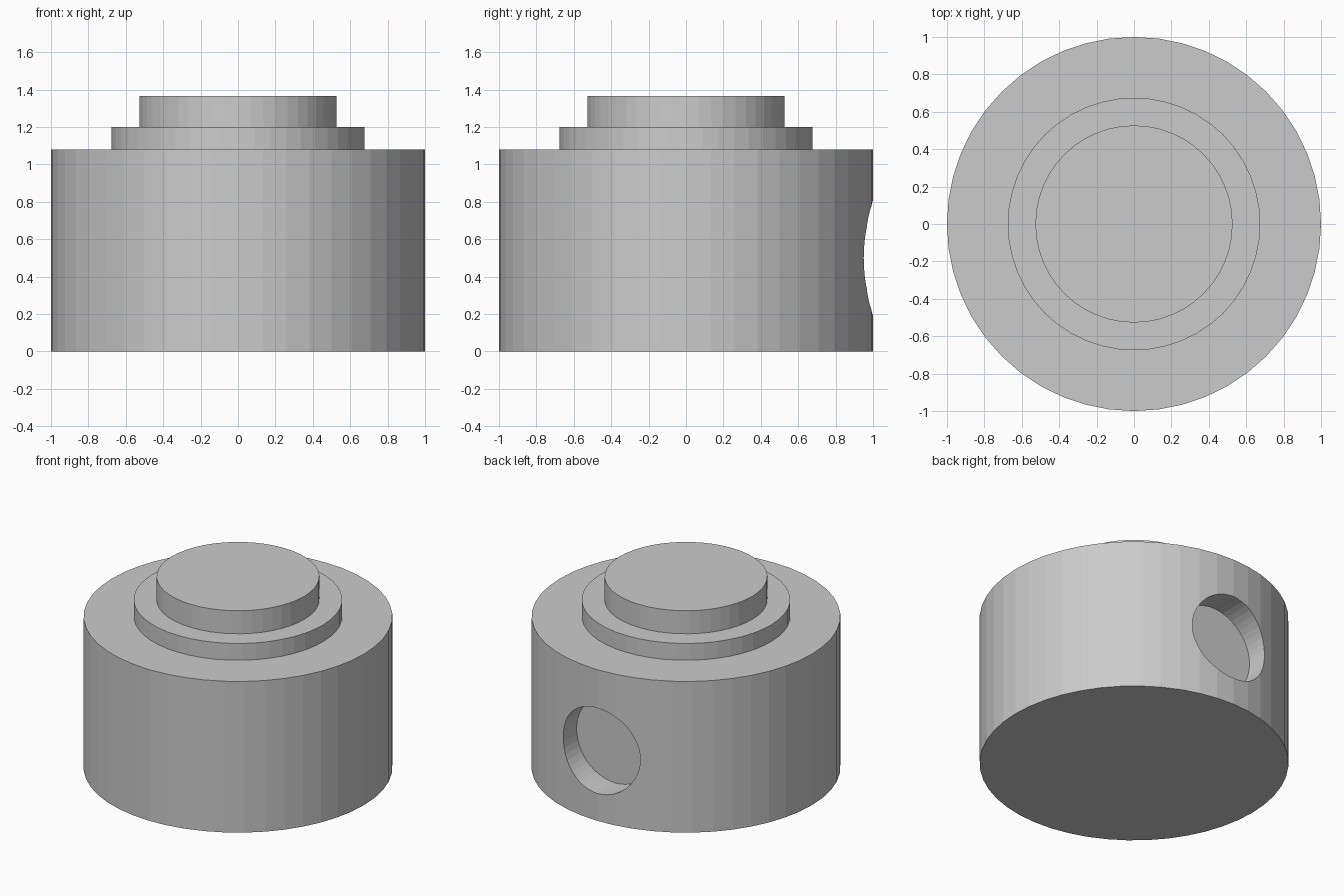
import bpy
import math

SIDES = 48

cube = bpy.data.objects.get("Cube")
if cube:
    bpy.data.objects.remove(cube, do_unlink=True)

# One plain grey for the whole model
grey = bpy.data.materials.new("plain_grey")
grey.use_nodes = True
colour = (0.6, 0.6, 0.6, 1.0)
grey.diffuse_color = colour
grey.node_tree.nodes["Principled BSDF"].inputs["Base Color"].default_value = colour


def cylinder(name, radius, depth, location, rotation=(0, 0, 0)):
    bpy.ops.mesh.primitive_cylinder_add(
        vertices=SIDES, radius=radius, depth=depth,
        location=location, rotation=rotation)
    obj = bpy.context.object
    obj.name = name
    obj.data.materials.append(grey)
    return obj


# Stacked round steps, from the floor up: name, radius, bottom, top
steps = [
    ("main_body", 1.0, 0.0, 1.08),
    ("collar", 0.675, 1.08, 1.2),
    ("top_cap", 0.527, 1.2, 1.365),
]
parts = {}
for name, radius, bottom, top in steps:
    parts[name] = cylinder(name, radius, top - bottom, (0, 0, (bottom + top) / 2))

# Flat-bottomed round recess in the back of the body
cutter = cylinder("recess_cutter", 0.305, 0.4, (0, 1.0, 0.5), (math.pi / 2, 0, 0))
cutter.hide_render = True

body = parts["main_body"]
recess = body.modifiers.new("back_recess", 'BOOLEAN')
recess.operation = 'DIFFERENCE'
recess.solver = 'EXACT'
recess.object = cutter
bpy.ops.object.select_all(action='DESELECT')
body.select_set(True)
bpy.context.view_layer.objects.active = body
bpy.ops.object.modifier_apply(modifier=recess.name)
bpy.data.objects.remove(cutter, do_unlink=True)
